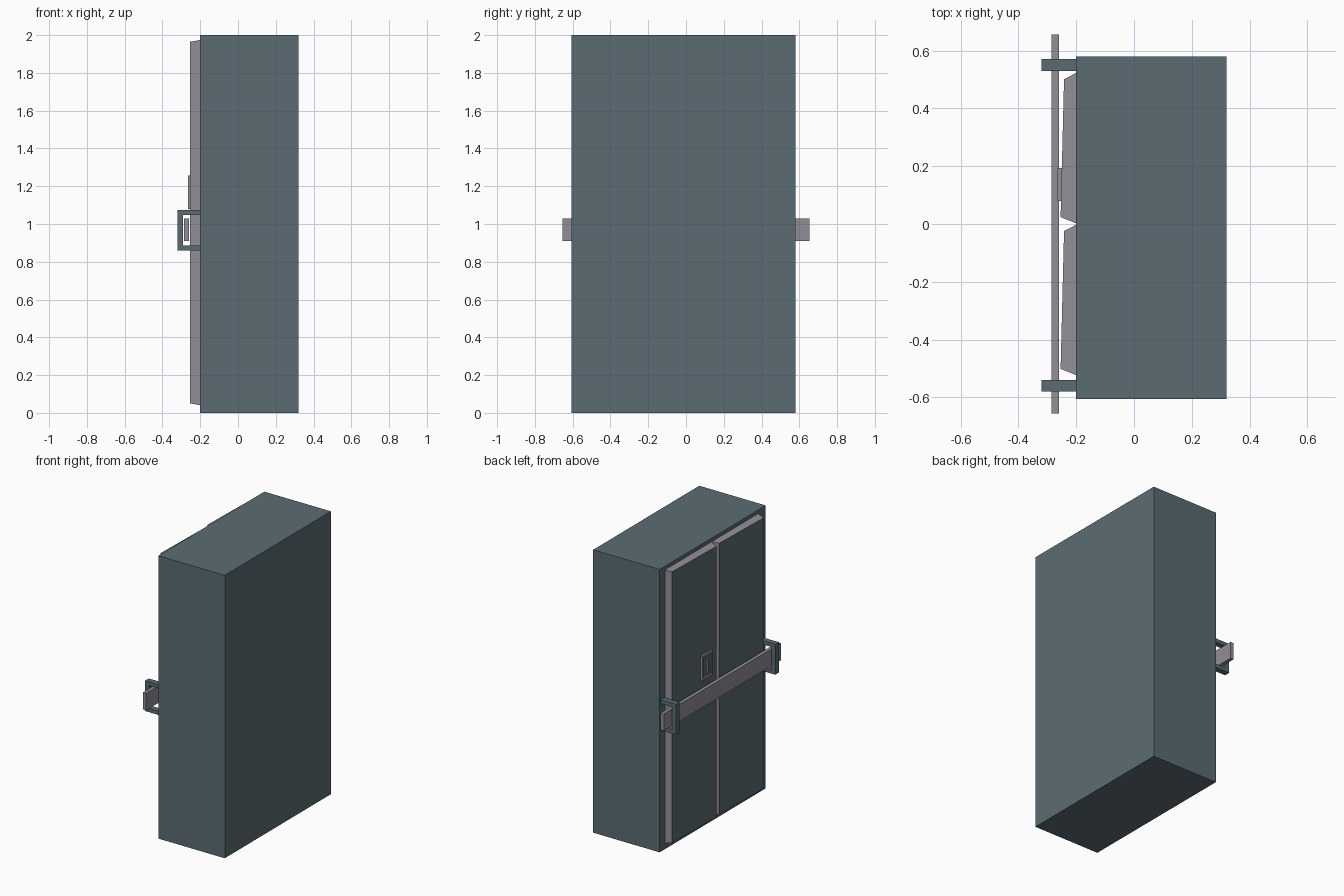
import bpy, bmesh
from mathutils import Vector

if "Cube" in bpy.data.objects:
    bpy.data.objects.remove(bpy.data.objects["Cube"])


def material(name, rgb):
    m = bpy.data.materials.new(name)
    m.diffuse_color = (*rgb, 1)
    m.use_nodes = True
    m.node_tree.nodes["Principled BSDF"].inputs["Base Color"].default_value = m.diffuse_color
    return m


STEEL = material("blue grey paint", (0.105, 0.150, 0.172))
TRIM = material("light grey metal", (0.285, 0.270, 0.305))


def finish(bm, name, mats):
    bmesh.ops.recalc_face_normals(bm, faces=bm.faces)
    me = bpy.data.meshes.new(name)
    bm.to_mesh(me)
    bm.free()
    for m in mats:
        me.materials.append(m)
    ob = bpy.data.objects.new(name, me)
    bpy.context.collection.objects.link(ob)
    return ob


def box(name, x, y, z, mat):
    bm = bmesh.new()
    bmesh.ops.create_cube(bm, size=1)
    for v in bm.verts:
        v.co = Vector([(r[0] + r[1]) / 2 + c * (r[1] - r[0])
                       for r, c in zip((x, y, z), v.co)])
    return finish(bm, name, [mat])


def door(name, y0, y1):
    """Bevelled slab whose front leans slightly out towards the +x-most low-y edge."""
    bm = bmesh.new()
    base = [(-0.195, y0, 0.04), (-0.195, y1, 0.04), (-0.195, y1, 1.975), (-0.195, y0, 1.975)]
    xa, xb = -0.254, -0.242
    ya, yb = y0 + 0.024, y1 - 0.024
    front = [(xa, ya, 0.05), (xb, yb, 0.05), (xb, yb, 1.965), (xa, ya, 1.965)]
    b = [bm.verts.new(p) for p in base]
    f = [bm.verts.new(p) for p in front]
    bm.faces.new(b)
    panel = bm.faces.new(f)
    for i in range(4):
        j = (i + 1) % 4
        bm.faces.new((b[i], b[j], f[j], f[i]))
    # painted front, bare metal edges
    for face in bm.faces:
        face.material_index = 0 if face is panel else 1
    return finish(bm, name, [STEEL, TRIM])


# cabinet body
box("cabinet_body", (-0.2, 0.32), (-0.605, 0.58), (0, 2), STEEL)

# two doors on the -x side
door("left_door", 0.0, 0.525)
door("right_door", -0.525, 0.0)

# locking bar
box("locking_bar", (-0.285, -0.26), (-0.655, 0.655), (0.91, 1.03), TRIM)

# C-shaped brackets that hold the bar
for side, yr in (("left", (0.53, 0.57)), ("right", (-0.58, -0.54))):
    bm = bmesh.new()
    prof = [(-0.195, 0.86), (-0.32, 0.86), (-0.32, 1.075), (-0.195, 1.075),
            (-0.195, 1.048), (-0.29, 1.048), (-0.29, 0.887), (-0.195, 0.887)]
    face = bm.faces.new([bm.verts.new((x, yr[0], z)) for x, z in prof])
    ext = bmesh.ops.extrude_face_region(bm, geom=[face])
    for v in ext["geom"]:
        if isinstance(v, bmesh.types.BMVert):
            v.co.y = yr[1]
    finish(bm, side + "_bracket", [STEEL])

# lock plate with recessed painted centre
bm = bmesh.new()
bmesh.ops.create_cube(bm, size=1)
for v in bm.verts:
    v.co = Vector((-0.2535 + v.co.x * 0.021, 0.137 + v.co.y * 0.115, 1.168 + v.co.z * 0.175))
bm.faces.ensure_lookup_table()
bm.normal_update()
front = min(bm.faces, key=lambda f: f.calc_center_median().x)
bmesh.ops.inset_region(bm, faces=[front], thickness=0.02)
bmesh.ops.inset_region(bm, faces=[front], thickness=0.003, depth=-0.007)
front.material_index = 1
finish(bm, "lock_plate", [TRIM, STEEL])

# lock handle
box("lock_handle", (-0.264, -0.25), (0.123, 0.151), (1.115, 1.22), TRIM)
